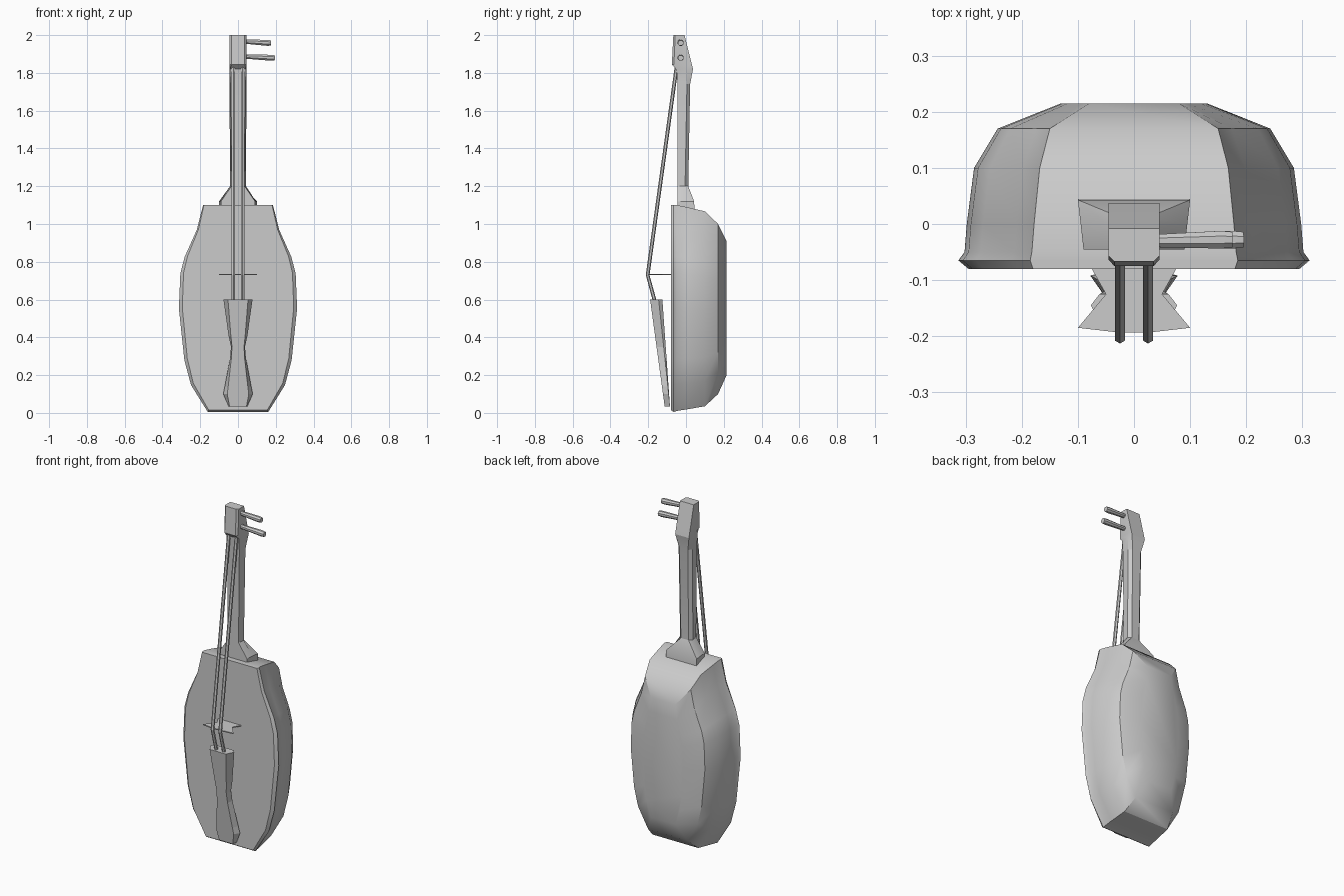
import bpy
import bmesh
from math import radians
from mathutils import Vector

cube = bpy.data.objects.get("Cube")
if cube:
    bpy.data.objects.remove(cube, do_unlink=True)


def finish(name, bm, smooth=None):
    bmesh.ops.recalc_face_normals(bm, faces=bm.faces)
    mesh = bpy.data.meshes.new(name)
    bm.to_mesh(mesh)
    bm.free()
    obj = bpy.data.objects.new(name, mesh)
    bpy.context.collection.objects.link(obj)
    if smooth:
        bpy.ops.object.select_all(action='DESELECT')
        obj.select_set(True)
        bpy.context.view_layer.objects.active = obj
        bpy.ops.object.shade_smooth_by_angle(angle=radians(smooth))
    return obj


def loft(name, rings, smooth=None):
    """Skin a list of equal closed rings and cap both ends."""
    bm = bmesh.new()
    loops = [[bm.verts.new(p) for p in ring] for ring in rings]
    n = len(loops[0])
    for a, b in zip(loops, loops[1:]):
        for i in range(n):
            j = (i + 1) % n
            bm.faces.new((a[i], a[j], b[j], b[i]))
    bm.faces.new(loops[0])
    bm.faces.new(loops[-1])
    return finish(name, bm, smooth)


def mirrored(half):
    """Close a +x half outline with its mirror image."""
    return half + [(-x, y, z) for x, y, z in reversed(half)]


def tube(name, points, radii, sides, smooth=None):
    """Straight or bent rod with its own radius at each point."""
    pts = [Vector(p) for p in points]
    rings = []
    for i, p in enumerate(pts):
        d = (pts[min(i + 1, len(pts) - 1)] - pts[max(i - 1, 0)]).normalized()
        side = d.cross(Vector((0, 1, 0))).normalized()
        up = side.cross(d)
        rings.append([p + radii[i] * (side * c.x + up * c.y) for c in
                      (Vector((1, 0)) @ rot for rot in turns(sides))])
    return loft(name, rings, smooth)


def turns(sides):
    from mathutils import Matrix
    return [Matrix.Rotation(radians(360 * (k + 0.5) / sides), 2) for k in range(sides)]


# Bowl body: (height fraction, bulge fraction) outline, shrinking toward the back
outline = [(0, 0), (.13, .58), (.25, .81), (.5, 1), (.67, .94),
           (.75, .76), (.88, .26), (1, 0)]
# y, bottom half width, middle half width, top half width, bottom z, top z
sections = [(-.08, .155, .295, .18, .015, 1.1), (-.065, .16, .313, .185, .005, 1.1),
            (-.05, .16, .302, .182, .01, 1.1), (0, .158, .298, .178, .018, 1.09),
            (.1, .15, .285, .168, .035, 1.067), (.17, .13, .243, .15, .1, 1.0),
            (.215, .08, .13, .08, .2, .91)]
rings = []
for y, low, mid, top, z0, z1 in sections:
    half = []
    for t, bulge in outline:
        end = low if t < .5 else top
        half.append((end + (mid - end) * bulge, y, z0 + (z1 - z0) * t))
    rings.append(mirrored(half))
loft("body", rings, 32)

# Neck with flared heel and peg head
# z, then (half width, y) at front, middle and back
neck = [(1.07, (.09, -.045), (.095, 0), (.1, .045)),
        (1.12, (.09, -.045), (.095, 0), (.1, .043)),
        (1.2, (.035, -.045), (.042, -.005), (.025, .012)),
        (1.74, (.04, -.045), (.045, .005), (.028, .022)),
        (1.82, (.042, -.05), (.045, 0), (.045, .037)),
        (1.845, (.035, -.075), (.045, -.064), (.045, .031)),
        (2.0, (.035, -.067), (.045, -.057), (.045, -.008))]
loft("neck", [mirrored([(w, y, z) for w, y in pts]) for z, *pts in neck], 20)

# Tuning pegs
for name, z, reach in (("upper_peg", 1.962, .175), ("lower_peg", 1.883, .195)):
    tube(name, [(.03, -.03, z + .004), (reach - .02, -.028, z - .003), (reach, -.028, z - .004)],
         [.012, .017, .015], 8, 40)

# Strings bent over the bridge
for name, x in (("left_string", .025), ("right_string", -.025)):
    tube(name, [(x, -.05, 1.83), (x, -.203, .73), (x, -.165, .59)], [.01] * 3, 6)

# Waisted tailpiece: z, front half width, back half width
rings = []
for z, front, back in ((.035, .045, .05), (.1, .057, .078), (.14, .052, .07),
                       (.29, .035, .042), (.35, .032, .037), (.41, .038, .05),
                       (.6, .053, .077)):
    t = (z - .035) / .565
    y_front, y_back = -.113 - .077 * t, -.085 - .04 * t
    rings.append(mirrored([(front, y_front, z), (back, y_back - .02 * t, z),
                           (back * .8, y_back, z)]))
loft("tailpiece", rings)

# Thin bridge plate
plan = [(.078, -.075), (.05, -.125), (.1, -.185), (.03, -.193)]
loft("bridge", [mirrored([(x, y, z) for x, y in plan]) for z in (.729, .735)])
